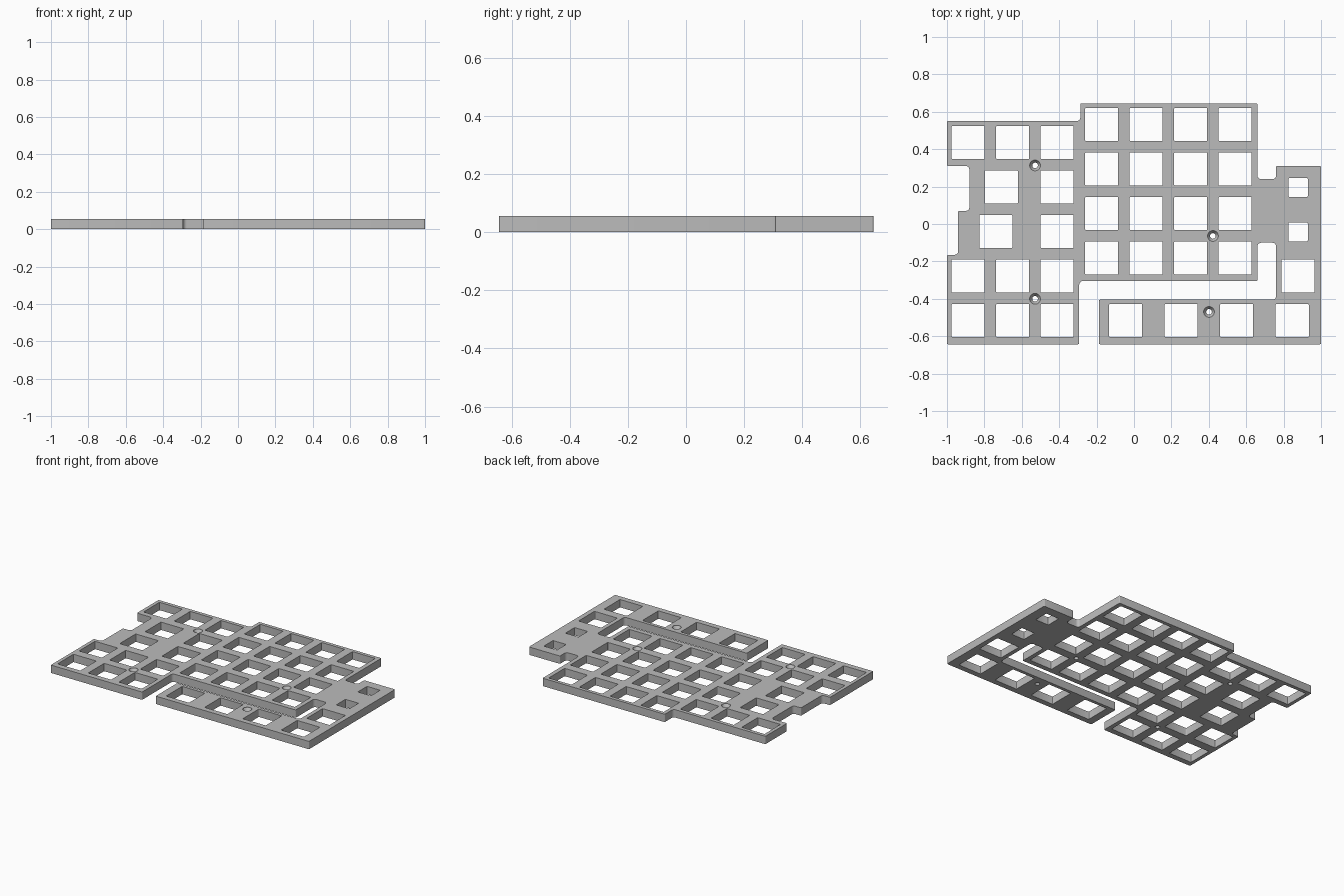
import bpy, bmesh, math
from mathutils import Vector

default = bpy.data.objects.get("Cube")
if default:
    bpy.data.objects.remove(default, do_unlink=True)

THICK = 0.055
PITCH = 0.238
KEY = 0.177
ROW = [0.436 - PITCH * i for i in range(5)]    # outer block rows
COL = [-0.887 + PITCH * i for i in range(7)]   # regular columns


def rounded(points, convex, concave, steps=5):
    """Round the right-angled corners of a counter-clockwise outline."""
    result = []
    pts = [Vector(p) for p in points]
    for i, p in enumerate(pts):
        a = (pts[i - 1] - p).normalized()
        b = (pts[(i + 1) % len(pts)] - p).normalized()
        r = convex if b.cross(a) > 0 else concave
        centre = p + (a + b) * r
        for s in range(steps + 1):
            t = math.pi / 2 * s / steps
            result.append(centre - (b * math.cos(t) + a * math.sin(t)) * r)
    return result


def loft(bm, rings):
    """Skin a stack of matching rings, given as (outline, height), and cap it."""
    loops = [[bm.verts.new((p.x, p.y, z)) for p in ring] for ring, z in rings]
    for low, high in zip(loops, loops[1:]):
        for i in range(len(low)):
            j = (i + 1) % len(low)
            bm.faces.new((low[i], low[j], high[j], high[i]))
    bm.faces.new(loops[0][::-1])
    bm.faces.new(loops[-1])


def make_object(name, bm):
    mesh = bpy.data.meshes.new(name)
    bm.normal_update()
    bm.to_mesh(mesh)
    bm.free()
    obj = bpy.data.objects.new(name, mesh)
    bpy.context.collection.objects.link(obj)
    return obj


def square_hole(bm, x, y, size):
    h = size / 2
    corners = [(x - h, y - h), (x + h, y - h), (x + h, y + h), (x - h, y + h)]
    ring = rounded(corners, 0.005, 0.005, 3)
    loft(bm, [(ring, -0.02), (ring, THICK + 0.02)])


def circle(x, y, r, sides=32):
    return [Vector((x + r * math.cos(2 * math.pi * i / sides),
                    y + r * math.sin(2 * math.pi * i / sides))) for i in range(sides)]


def screw_hole(bm, x, y):
    profile = [(0.015, -0.02), (0.015, 0.03), (0.029, THICK - 0.004), (0.029, THICK + 0.02)]
    loft(bm, [(circle(x, y, r), z) for r, z in profile])


# Plate outline, counter-clockwise from the back left notch
outline = [
    (-1, 0.55), (-1, 0.31), (-0.88, 0.31), (-0.88, 0.07), (-0.94, 0.07),
    (-0.94, -0.165), (-1, -0.165), (-1, -0.643), (-0.293, -0.643),
    (-0.293, -0.305), (0.66, -0.305), (0.66, -0.1), (0.76, -0.1),
    (0.76, -0.405), (-0.187, -0.405), (-0.187, -0.643), (1, -0.643),
    (1, 0.31), (0.76, 0.31), (0.76, 0.24), (0.66, 0.24), (0.66, 0.645),
    (-0.287, 0.645), (-0.287, 0.55),
]
bm = bmesh.new()
edge = rounded(outline, 0.006, 0.02)
loft(bm, [(edge, 0), (edge, THICK)])
plate = make_object("switch_plate", bm)

# Key positions: main grid, side block, right-hand and bottom keys
keys = [(x, 0.532 - PITCH * r) for x in COL[3:] for r in range(4)]
keys += [(x, y) for x in COL[:2] for y in (ROW[0], ROW[3], ROW[4])]
keys += [(COL[2], y) for y in ROW]
keys += [(-0.709, ROW[1]), (-0.738, ROW[2]), (0.877, ROW[3])]
keys += [(-0.045 + 0.297 * i, ROW[4]) for i in range(4)]

# Cutters for the key openings, small openings and countersunk screw holes
bm = bmesh.new()
for x, y in keys:
    square_hole(bm, x, y, KEY)
for y in (ROW[1], ROW[2]):
    square_hole(bm, 0.878, y - 0.003, 0.102)
for x, y in [(-0.529, 0.313), (0.422, -0.064), (-0.529, -0.4), (0.401, -0.47)]:
    screw_hole(bm, x, y)
cutter = make_object("hole_cutter", bm)
cutter.hide_render = True

cut = plate.modifiers.new("holes", "BOOLEAN")
cut.operation = "DIFFERENCE"
cut.solver = "EXACT"
cut.object = cutter
bpy.ops.object.select_all(action="DESELECT")
plate.select_set(True)
bpy.context.view_layer.objects.active = plate
bpy.ops.object.modifier_apply(modifier=cut.name)
bpy.data.objects.remove(cutter, do_unlink=True)

# Plain grey finish
grey = bpy.data.materials.new("plain_grey")
grey.use_nodes = True
colour = (0.5, 0.5, 0.5, 1)
grey.diffuse_color = colour
grey.node_tree.nodes["Principled BSDF"].inputs["Base Color"].default_value = colour
plate.data.materials.clear()
plate.data.materials.append(grey)
bpy.ops.object.shade_smooth_by_angle(angle=math.radians(30))
